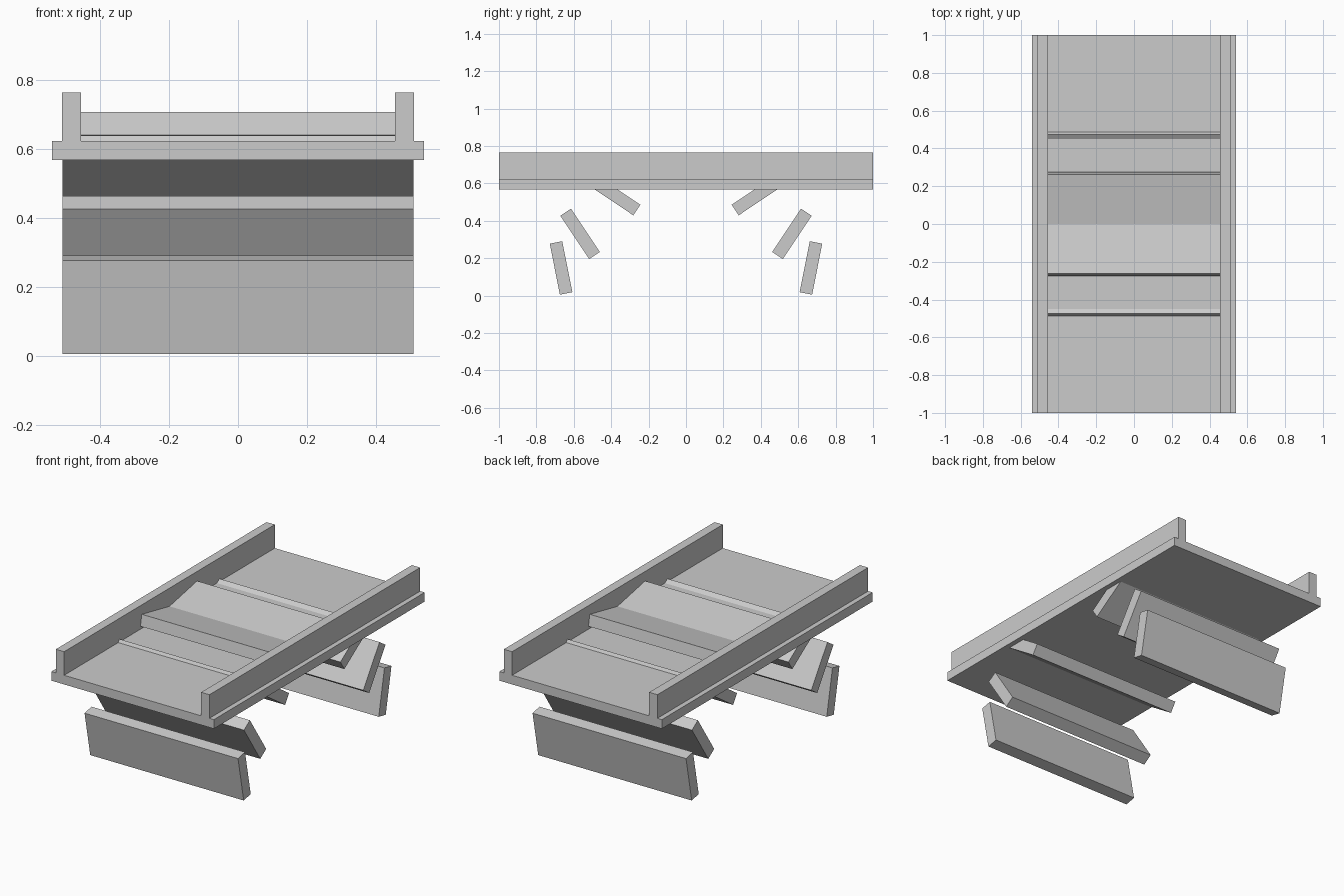
import bpy
from math import radians, cos

if "Cube" in bpy.data.objects:
    bpy.data.objects.remove(bpy.data.objects["Cube"])


def box(name, size, loc, tilt=0.0):
    bpy.ops.mesh.primitive_cube_add(size=1, location=loc, rotation=(tilt, 0, 0))
    ob = bpy.context.object
    ob.name = name
    ob.scale = size
    return ob


# Bridge deck
box("deck", (1.08, 2.0, 0.055), (0, 0, 0.596))

# Parapet walls along both edges
for side, label in ((-1, "left"), (1, "right")):
    box(f"parapet_{label}", (0.055, 2.0, 0.142), (side * 0.483, 0, 0.694))

# Arch stones: evenly stepped tilt, upper ones pass through the deck
RADIUS = 0.681
stone_heights = [0.148, 0.33, 0.535, 0.6475]
for i, z in enumerate(stone_heights):
    angle = radians(11.25 + 22.5 * i)
    for side, label in ((-1, "front"), (1, "back")):
        box(f"arch_stone_{label}_{i + 1}", (1.02, 0.068, 0.278),
            (0, side * RADIUS * cos(angle), z), -side * angle)
